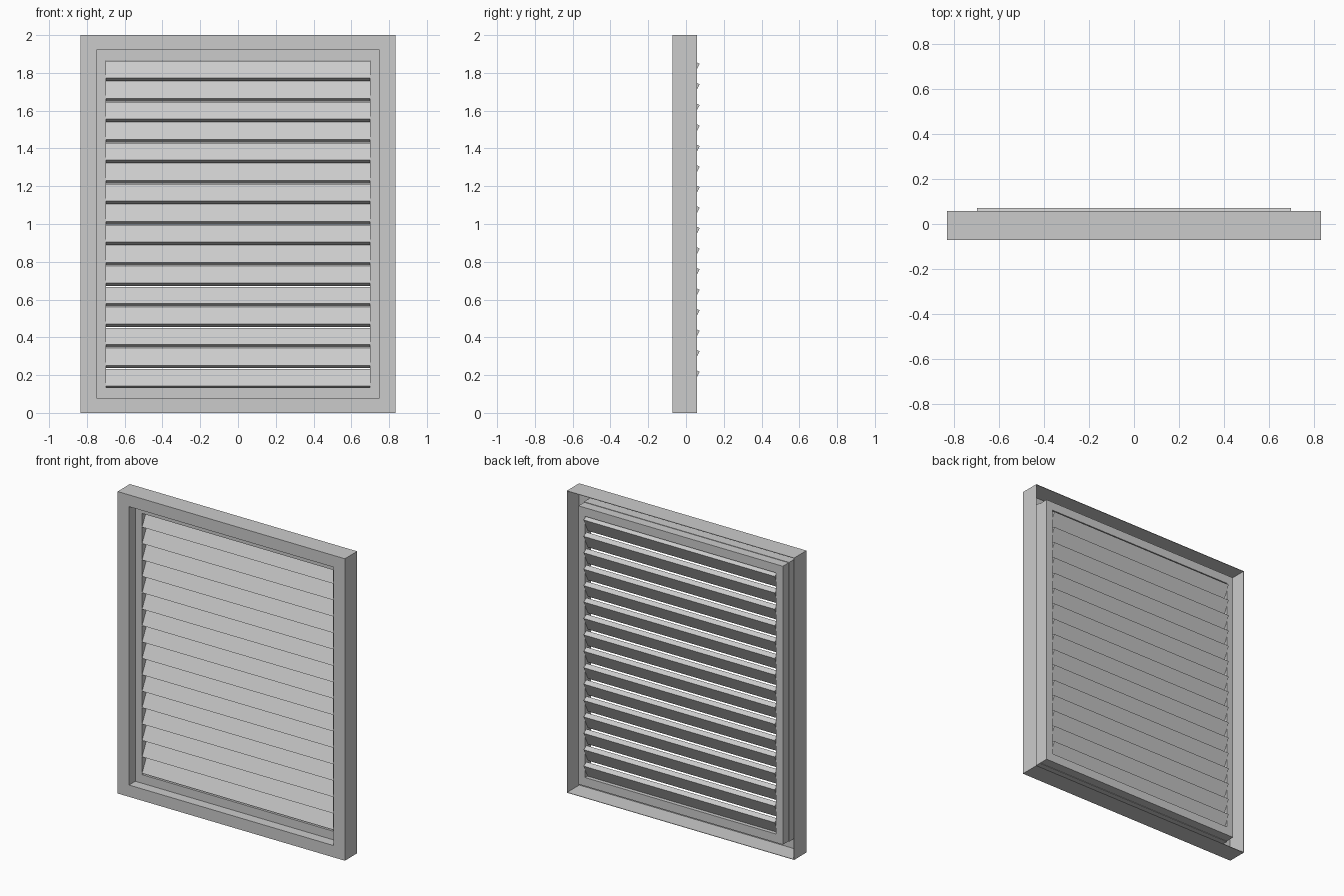
import bpy
import bmesh
from mathutils import Vector

cube = bpy.data.objects.get("Cube")
if cube:
    bpy.data.objects.remove(cube, do_unlink=True)

# Single painted-metal colour
grey = bpy.data.materials.new("light_grey")
grey.use_nodes = True
colour = (0.6, 0.6, 0.6, 1.0)
grey.diffuse_color = colour
for node in grey.node_tree.nodes:
    if node.type == 'BSDF_PRINCIPLED':
        node.inputs["Base Color"].default_value = colour

MID_Z = 1.0
FRONT, REAR = -0.071, 0.058      # depth of the outer frame
SASH_FRONT = -0.005              # where the recess meets the inner frame
OUTER = Vector((0.833, 1.0))     # half width, half height
OPENING = Vector((0.749, 0.922))
INNER = Vector((0.70, 0.865))
SHEET = Vector((0.003, 0.003))   # sheet thickness


def finish(name, bm):
    bmesh.ops.recalc_face_normals(bm, faces=bm.faces[:])
    mesh = bpy.data.meshes.new(name)
    bm.to_mesh(mesh)
    bm.free()
    mesh.materials.append(grey)
    obj = bpy.data.objects.new(name, mesh)
    bpy.context.collection.objects.link(obj)
    return obj


def mitred_frame(name, profile):
    """Sweep a closed profile of (half size, depth) round a rectangle."""
    bm = bmesh.new()
    corners = [(-1, -1), (1, -1), (1, 1), (-1, 1)]
    rings = [[bm.verts.new((sx * h.x, y, MID_Z + sz * h.y)) for h, y in profile]
             for sx, sz in corners]
    count = len(profile)
    for c in range(4):
        a, b = rings[c], rings[(c + 1) % 4]
        for i in range(count):
            j = (i + 1) % count
            bm.faces.new((a[i], a[j], b[j], b[i]))
    return finish(name, bm)


# Outer frame: folded sheet with side wall, front flange and recess return
mitred_frame("outer_frame", [
    (OUTER, REAR),
    (OUTER, FRONT),
    (OPENING, FRONT),
    (OPENING, SASH_FRONT),
    (OPENING + SHEET, SASH_FRONT),
    (OPENING + SHEET, FRONT + SHEET.x),
    (OUTER - SHEET, FRONT + SHEET.x),
    (OUTER - SHEET, REAR),
])

# Inner frame that carries the slats
mitred_frame("inner_frame", [
    (OPENING, SASH_FRONT), (INNER, SASH_FRONT),
    (INNER, REAR - 0.002), (OPENING, REAR - 0.002),
])

# Tilted slats: lower edge forward, upper edge to the rear
SLATS, PITCH = 16, 0.1087
along = Vector((0, 0.45, 0.893))
through = Vector((0, 0.893, -0.45)) * 0.035
for n in range(SLATS):
    low = Vector((-INNER.x, -0.004, 1.774 - n * PITCH))
    high = low + along * 0.1
    bm = bmesh.new()
    end = bm.faces.new([bm.verts.new(p) for p in
                        (low, high, high + through, low + through)])
    new = bmesh.ops.extrude_face_region(bm, geom=[end], use_keep_orig=True)["geom"]
    bmesh.ops.translate(bm, vec=(2 * INNER.x, 0, 0),
                        verts=[v for v in new if isinstance(v, bmesh.types.BMVert)])
    finish(f"slat_{n + 1}", bm)
